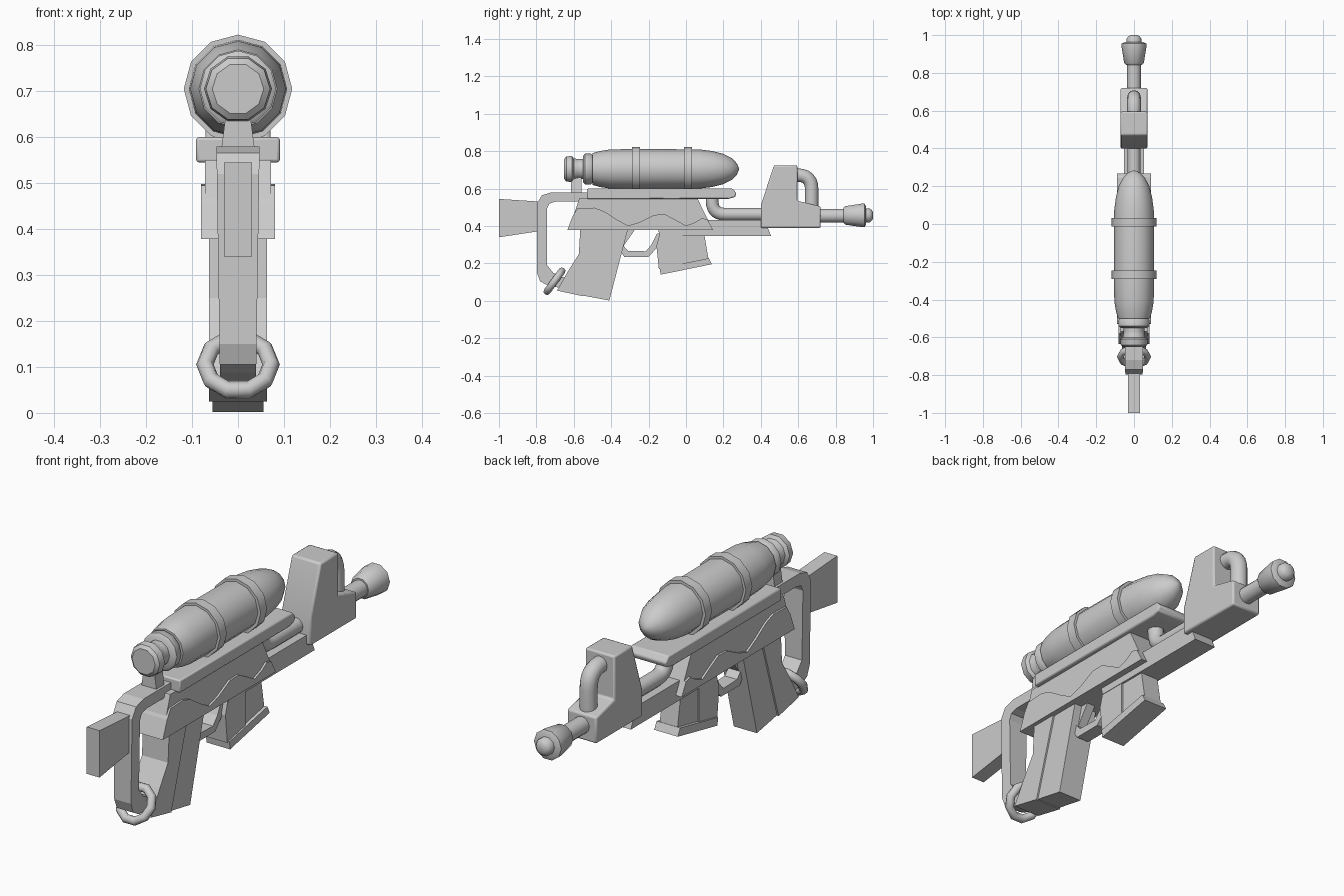
import bpy, bmesh, math
from mathutils import Vector

cube = bpy.data.objects.get("Cube")
if cube:
    bpy.data.objects.remove(cube, do_unlink=True)

GREY = (0.6, 0.6, 0.6, 1)
mat = bpy.data.materials.new("plain grey")
mat.use_nodes = True
mat.diffuse_color = GREY
mat.node_tree.nodes["Principled BSDF"].inputs["Base Color"].default_value = GREY


def finish(obj, smooth=None):
    obj.data.materials.append(mat)
    if smooth:
        bpy.ops.object.select_all(action='DESELECT')
        obj.select_set(True)
        bpy.context.view_layer.objects.active = obj
        bpy.ops.object.shade_smooth_by_angle(angle=math.radians(smooth))
    return obj


def from_bmesh(name, bm, smooth=None):
    bmesh.ops.recalc_face_normals(bm, faces=bm.faces)
    mesh = bpy.data.meshes.new(name)
    bm.to_mesh(mesh)
    bm.free()
    obj = bpy.data.objects.new(name, mesh)
    bpy.context.collection.objects.link(obj)
    return finish(obj, smooth)


def prism(name, outline, half, bevel=0, low_half=None):
    """Side outline of (y, z) points widened along x, optionally narrower at the bottom."""
    bm = bmesh.new()
    zs = [z for _, z in outline]
    lo, hi = min(zs), max(zs)

    def width(z):
        return half if low_half is None else low_half + (half - low_half) * (z - lo) / (hi - lo)
    a = [bm.verts.new((-width(z), y, z)) for y, z in outline]
    b = [bm.verts.new((width(z), y, z)) for y, z in outline]
    bm.faces.new(a)
    bm.faces.new(b[::-1])
    n = len(a)
    for i in range(n):
        j = (i + 1) % n
        bm.faces.new((a[i], b[i], b[j], a[j]))
    obj = from_bmesh(name, bm)
    if bevel:
        mod = obj.modifiers.new("edge bevel", 'BEVEL')
        mod.width, mod.segments, mod.limit_method = bevel, 2, 'ANGLE'
        finish_angle = 40
        bpy.ops.object.select_all(action='DESELECT')
        obj.select_set(True)
        bpy.context.view_layer.objects.active = obj
        bpy.ops.object.shade_smooth_by_angle(angle=math.radians(finish_angle))
    return obj


def lathe(name, profile, zc, sides, turn=0.0, smooth=40):
    """Turned part along y from (y, radius) points."""
    bm = bmesh.new()
    rings = []
    for y, r in profile:
        angles = [2 * math.pi * i / sides + turn for i in range(sides)]
        rings.append([bm.verts.new((r * math.cos(t), y, zc + r * math.sin(t))) for t in angles])
    for p, q in zip(rings, rings[1:]):
        for i in range(sides):
            j = (i + 1) % sides
            bm.faces.new((p[i], p[j], q[j], q[i]))
    bm.faces.new(rings[0])
    bm.faces.new(rings[-1])
    return from_bmesh(name, bm, smooth)


def bent_pipe(name, start, corner, end, bend, radius, sides=12):
    """Pipe in the side plane with one rounded corner."""
    s, c, e = (Vector((0, *p)) for p in (start, corner, end))
    p, q = c + (s - c).normalized() * bend, c + (e - c).normalized() * bend
    path = [s]
    for i in range(7):
        t = i / 6
        path.append(p * (1 - t) ** 2 + c * 2 * t * (1 - t) + q * t * t)
    path.append(e)
    bm = bmesh.new()
    side = Vector((1, 0, 0))
    rings = []
    for i, point in enumerate(path):
        tangent = (path[min(i + 1, len(path) - 1)] - path[max(i - 1, 0)]).normalized()
        up = tangent.cross(side)
        angles = [2 * math.pi * k / sides for k in range(sides)]
        rings.append([bm.verts.new(point + radius * (side * math.cos(t) + up * math.sin(t))) for t in angles])
    for u, v in zip(rings, rings[1:]):
        for k in range(sides):
            m = (k + 1) % sides
            bm.faces.new((u[k], u[m], v[m], v[k]))
    bm.faces.new(rings[0])
    bm.faces.new(rings[-1])
    return from_bmesh(name, bm, 40)


# Pressure tank with bands, collar and filler cap
TANK_Z = 0.705
lathe("tank", [(-.5, .085), (-.46, .096), (-.41, .104), (-.3, .107), (.07, .105), (.14, .096),
               (.2, .081), (.245, .058), (.272, .03), (.283, .006)], TANK_Z, 12, math.pi / 2)
for label, y in (("rear", -.29), ("front", -.012)):
    lathe(label + "_tank_band", [(y, .118), (y + .045, .118)], TANK_Z, 12, math.pi / 2)
lathe("tank_collar", [(-.55, .07), (-.54, .083), (-.51, .083), (-.495, .07)], TANK_Z, 12, math.pi / 2)
lathe("tank_neck", [(-.61, .055), (-.5, .055)], TANK_Z, 10)
lathe("tank_cap", [(-.652, .056), (-.64, .07), (-.61, .074), (-.6, .06), (-.575, .055)], TANK_Z, 10)
prism("tank_post", [(-.615, .57), (-.56, .57), (-.56, .66), (-.615, .66)], .025, low_half=.037)

# Rail under the tank
prism("top_rail", [(-.53, .6), (.25, .6), (.27, .575), (.262, .555), (.225, .545), (-.53, .545)], .091, .006)

# Receiver and its wavy side panel
prism("receiver", [(-.57, .55), (.06, .55), (.14, .385), (-.625, .385)], .072)
prism("wavy_panel", [(-.635, .378), (-.605, .455), (-.58, .495), (-.49, .498), (-.44, .48), (-.37, .435),
                     (-.31, .402), (-.25, .42), (-.17, .46), (-.11, .462), (-.05, .43), (.0, .402),
                     (.05, .42), (.085, .443), (.115, .435), (.145, .378)], .081)

# Front lower rail
prism("lower_rail", [(-.15, .385), (.09, .433), (.42, .433), (.455, .347), (-.14, .347)], .052)

# Barrel pipe, sight block, loop and nozzle
bent_pipe("feed_pipe", (.14, .58), (.14, .463), (.42, .463), .07, .034)
prism("sight_block", [(.4, .39), (.4, .51), (.47, .725), (.595, .725), (.595, .535), (.72, .505), (.72, .39)],
      .071, .008)
bent_pipe("block_loop", (.57, .672), (.672, .672), (.672, .49), .075, .036)
lathe("barrel", [(.7, .037), (.86, .037)], .455, 12)
lathe("nozzle", [(.842, .042), (.852, .052), (.94, .066), (.955, .066), (.963, .05)], .457, 10)
lathe("nozzle_tip", [(.955, .039), (.982, .039), (.993, .03), (1, .018)], .457, 10)

# Shoulder stock and its strap frame
prism("stock_plate", [(-1, .545), (-.77, .53), (-.77, .375), (-1, .34)], .031)
prism("stock_frame", [(-.52, .58), (-.72, .58), (-.77, .565), (-.797, .52), (-.797, .15), (-.78, .105),
                      (-.75, .088), (-.64, .06), (-.63, .115), (-.71, .15), (-.742, .19), (-.742, .495),
                      (-.73, .52), (-.7, .53), (-.52, .53)], .047, low_half=.039)

# Carry ring hanging at the bottom of the frame
bpy.ops.mesh.primitive_torus_add(major_segments=10, minor_segments=8, major_radius=.072, minor_radius=.019,
                                 location=(0, -.703, .105), rotation=(math.radians(54), 0, 0))
bpy.context.object.name = "carry_ring"
finish(bpy.context.object, 50)

# Grip in two sections
prism("rear_grip", [(-.565, .385), (-.573, .25), (-.63, .16), (-.69, .055), (-.55, .025), (-.44, .385)],
      .063)
prism("front_grip", [(-.45, .385), (-.56, .03), (-.41, .002), (-.31, .385)], .056)

# Trigger web and guard
prism("trigger", [(-.32, .385), (-.27, .385), (-.35, .27)], .02)
prism("trigger_guard", [(-.36, .28), (-.33, .235), (-.2, .235), (-.155, .285), (-.13, .36), (-.155, .36),
                        (-.185, .3), (-.215, .265), (-.31, .268), (-.335, .295)], .03)

# Magazine with a split body and a flared foot
prism("rear_magazine", [(-.14, .36), (-.158, .295), (-.145, .17), (-.02, .195), (-.02, .36)], .05)
prism("front_magazine", [(-.03, .36), (-.03, .19), (.12, .225), (.097, .36)], .043)
prism("magazine_foot", [(-.14, .175), (-.136, .14), (.138, .196), (.122, .228)], .057)
